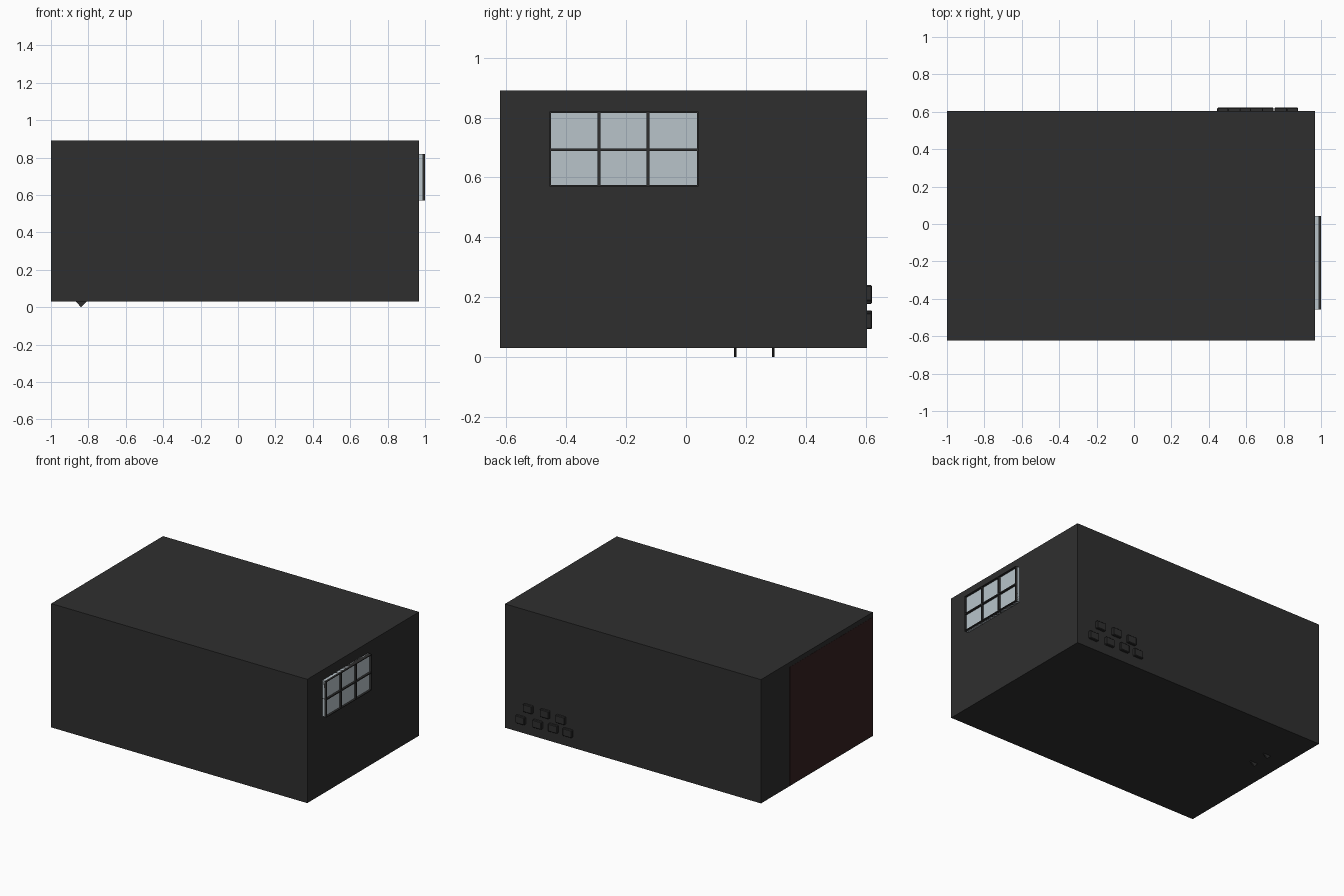
import bpy
import bmesh

old = bpy.data.objects.get("Cube")
if old:
    bpy.data.objects.remove(old, do_unlink=True)


def material(name, rgb):
    m = bpy.data.materials.new(name)
    m.use_nodes = True
    m.diffuse_color = (*rgb, 1)
    bsdf = next(n for n in m.node_tree.nodes if n.type == 'BSDF_PRINCIPLED')
    bsdf.inputs["Base Color"].default_value = (*rgb, 1)
    return m


charcoal = material("charcoal", (0.028, 0.028, 0.028))
dark_red = material("dark red", (0.036, 0.015, 0.015))
pale_glass = material("pale glass", (0.48, 0.55, 0.59))


def finish(name, bm, mat):
    bmesh.ops.recalc_face_normals(bm, faces=bm.faces[:])
    mesh = bpy.data.meshes.new(name)
    bm.to_mesh(mesh)
    bm.free()
    mesh.materials.append(mat)
    obj = bpy.data.objects.new(name, mesh)
    bpy.context.collection.objects.link(obj)
    return obj


def box(name, xs, ys, zs, mat):
    """Box spanning the given (low, high) ranges."""
    bm = bmesh.new()
    bmesh.ops.create_cube(bm, size=1)
    for v in bm.verts:
        for i, (low, high) in enumerate((xs, ys, zs)):
            v.co[i] = low if v.co[i] < 0 else high
    return finish(name, bm, mat)


# Main room block and the red panel on its right side
WALL_X, BACK_Y = 0.968, 0.605
box("room_body", (-1, WALL_X), (-0.622, BACK_Y), (0.03, 0.89), charcoal)
box("red_side_panel", (-1.001, -0.99), (-0.62, 0.29), (0.036, 0.857), dark_red)

# Window: recessed glass in a thin frame with crossing bars
Y0, Y1, Z0, Z1 = -0.456, 0.042, 0.57, 0.82
depth = (WALL_X - 0.01, 1.0)
rim = 0.005
box("window_glass", (WALL_X - 0.01, 0.986), (Y0, Y1), (Z0, Z1), pale_glass)
for side, y in (("front", Y0), ("back", Y1 - rim)):
    box(f"window_frame_{side}", depth, (y, y + rim), (Z0, Z1), charcoal)
for side, z in (("bottom", Z0), ("top", Z1 - rim)):
    box(f"window_frame_{side}", depth, (Y0, Y1), (z, z + rim), charcoal)
for i, y in enumerate((-0.29, -0.127)):
    box(f"window_upright_{i + 1}", depth, (y - 0.005, y + 0.005), (Z0, Z1), charcoal)
box("window_crossbar", depth, (Y0, Y1), (0.689, 0.697), charcoal)

# Two staggered rows of small blocks on the back wall
rows = {
    "lower": ((0.843, 0.12), (0.712, 0.124), (0.592, 0.129), (0.48, 0.128)),
    "upper": ((0.785, 0.213), (0.655, 0.213), (0.535, 0.204)),
}
for row, centres in rows.items():
    for i, (x, z) in enumerate(centres):
        block = box(f"{row}_wall_block_{i + 1}", (x - 0.035, x + 0.035),
                    (BACK_Y - 0.01, 0.622), (z - 0.027, z + 0.027), charcoal)
        bevel = block.modifiers.new("soft_edge", 'BEVEL')
        bevel.width = 0.004
        bevel.segments = 1

# Pointed feet beneath the floor
for i, y in enumerate((0.165, 0.291)):
    bm = bmesh.new()
    outline = [bm.verts.new((x, y - 0.004, z))
               for x, z in ((-0.868, 0.032), (-0.84, 0), (-0.808, 0.032))]
    face = bm.faces.new(outline)
    extruded = bmesh.ops.extrude_face_region(bm, geom=[face])["geom"]
    bmesh.ops.translate(bm, vec=(0, 0.008, 0),
                        verts=[g for g in extruded if isinstance(g, bmesh.types.BMVert)])
    finish(f"pointed_foot_{i + 1}", bm, charcoal)
